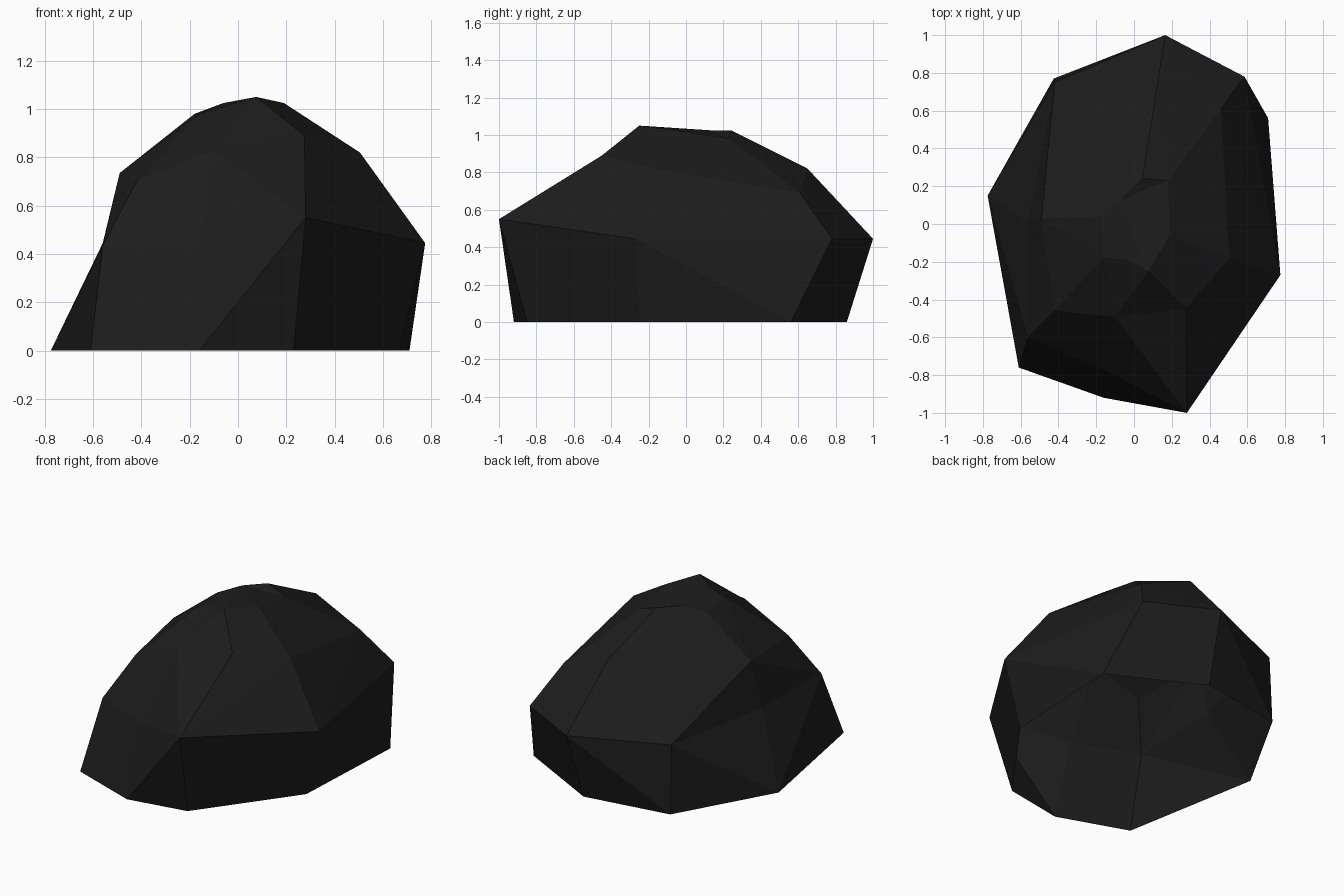
import bpy, bmesh

if "Cube" in bpy.data.objects:
    bpy.data.objects.remove(bpy.data.objects["Cube"])

# Contour rings of the rock, bottom to top; each runs counter-clockwise from the right side
RINGS = [
    [(.67, -.25, 0), (.71, .56, 0), (.14, .86, 0), (-.425, .77, 0),
     (-.775, .15, 0), (-.61, -.76, 0), (-.16, -.92, 0), (.23, -.85, 0)],
    [(.775, -.27, .445), (.585, .78, .445), (.165, 1.0, .445), (-.42, .75, .445),
     (-.56, .01, .445), (-.56, -.60, .435), (-.16, -.77, .445), (.28, -1.0, .55)],
    [(.505, -.18, .82), (.46, .61, .69), (.11, .65, .82), (-.17, .37, .79),
     (-.49, .03, .735), (-.42, -.46, .70), (-.10, -.49, .83), (.275, -.45, .89)],
    [(.19, -.06, 1.025), (.18, .23, .98), (.045, .24, 1.025), (-.06, .13, 1.025),
     (-.18, .04, .98), (-.16, -.18, .98), (-.03, -.19, 1.02), (.075, -.25, 1.05)],
]


def convex_quad(bm, a, b, c, d):
    """Fill a bent quad with two triangles, split along the outward fold."""
    normal = (c.co - a.co).cross(d.co - b.co)
    if (a.co + c.co - b.co - d.co).dot(normal) > 0:
        bm.faces.new((a, b, c))
        bm.faces.new((a, c, d))
    else:
        bm.faces.new((a, b, d))
        bm.faces.new((b, c, d))


# Rock shell: bridge the rings, leave the underside open
bm = bmesh.new()
rings = [[bm.verts.new(p) for p in ring] for ring in RINGS]
for low, high in zip(rings, rings[1:]):
    n = len(low)
    for i in range(n):
        j = (i + 1) % n
        convex_quad(bm, low[i], low[j], high[j], high[i])

# Cap: facets fanning out from the raised back-left corner
top = rings[-1]
top = top[3:] + top[:3]
for a, b in zip(top[1:], top[2:]):
    bm.faces.new((top[0], a, b))

mesh = bpy.data.meshes.new("rock")
bm.to_mesh(mesh)
bm.free()

# Dark stone colour
stone = bpy.data.materials.new("charcoal stone")
stone.diffuse_color = (.012, .012, .012, 1)
stone.use_nodes = True
stone.node_tree.nodes["Principled BSDF"].inputs["Base Color"].default_value = stone.diffuse_color
mesh.materials.append(stone)

rock = bpy.data.objects.new("rock", mesh)
bpy.context.collection.objects.link(rock)
